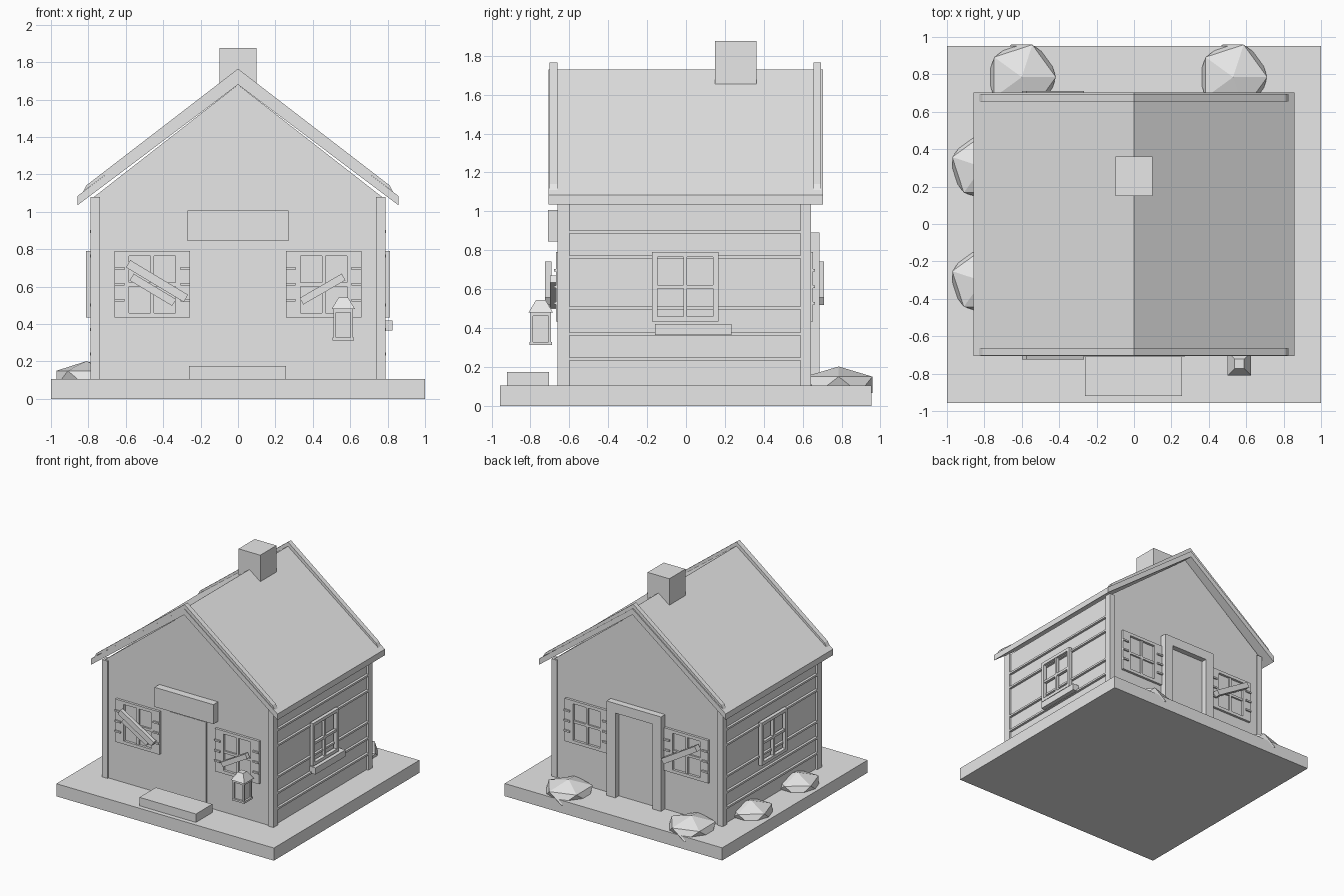
import bpy, bmesh, math
from mathutils import Matrix, Vector

cube = bpy.data.objects.get("Cube")
if cube:
    bpy.data.objects.remove(cube, do_unlink=True)

grey = bpy.data.materials.new("plain_grey")
grey.use_nodes = True
grey.diffuse_color = (0.8, 0.8, 0.8, 1)
grey.node_tree.nodes["Principled BSDF"].inputs["Base Color"].default_value = (0.8, 0.8, 0.8, 1)


def finish(name, bm, matrix=None):
    if matrix is not None:
        bm.transform(matrix)
    bmesh.ops.recalc_face_normals(bm, faces=bm.faces[:])
    mesh = bpy.data.meshes.new(name)
    bm.to_mesh(mesh)
    bm.free()
    mesh.materials.append(grey)
    ob = bpy.data.objects.new(name, mesh)
    bpy.context.collection.objects.link(ob)
    return ob


def add_box(bm, x0, x1, y0, y1, z0, z1):
    m = Matrix.Translation(((x0 + x1) / 2, (y0 + y1) / 2, (z0 + z1) / 2))
    m = m @ Matrix.Diagonal((x1 - x0, y1 - y0, z1 - z0, 1))
    bmesh.ops.create_cube(bm, size=1, matrix=m)


def boxes(name, items, matrix=None):
    bm = bmesh.new()
    for item in items:
        add_box(bm, *item)
    return finish(name, bm, matrix)


def prism(name, profile, y0, y1):
    """Extrude an x-z profile along y."""
    bm = bmesh.new()
    face = bm.faces.new([bm.verts.new((x, y0, z)) for x, z in profile])
    new = bmesh.ops.extrude_face_region(bm, geom=[face])["geom"]
    bmesh.ops.translate(bm, vec=(0, y1 - y0, 0),
                        verts=[g for g in new if isinstance(g, bmesh.types.BMVert)])
    return finish(name, bm)


def mirrored(half):
    """Close a profile by mirroring it; points on x = 0 are kept once."""
    return half + [(-x, z) for x, z in reversed(half) if x > 0]


def wall_frame(x, y, z, angle):
    """Local frame on a wall: x along it, -y outward, z up."""
    return Matrix.Translation((x, y, z)) @ Matrix.Rotation(math.radians(angle), 4, 'Z')


def window(name, matrix, half, shutters):
    """Frame with an opening, glazing bars and optional shutter slats."""
    w, h = (0.125, 0.152) if shutters else (0.143, 0.152)
    top = 0.178
    items = [(-half, -w, -0.02, 0.01, -top, top), (w, half, -0.02, 0.01, -top, top),
             (-w, w, -0.02, 0.01, h, top), (-w, w, -0.02, 0.01, -top, -h),
             (-0.01, 0.01, -0.014, 0.01, -h, h)]
    for s in (-1, 1):
        items.append((min(s * 0.01, s * w), max(s * 0.01, s * w), -0.014, 0.01, -0.01, 0.01))
        if shutters:
            a, b = sorted((s * 0.15, s * half))
            items += [(a, b, -0.032, -0.015, z - 0.007, z + 0.007) for z in (-0.085, 0, 0.085)]
    boxes(name, items, matrix)


def plank(name, x, z, length, width, angle, y0, y1):
    m = Matrix.Translation((x, 0, z)) @ Matrix.Rotation(-math.radians(angle), 4, 'Y')
    boxes(name, [(-length / 2, length / 2, y0, y1, -width / 2, width / 2)], m)


FRONT, BACK, SIDE = -0.648, 0.632, 0.77

# Ground slab, house body and corner posts
boxes("base", [(-1, 1, -0.957, 0.953, 0, 0.105)])
prism("house_body", mirrored([(0, 1.68), (SIDE, 1.08), (SIDE, 0.1)]), FRONT, BACK)
for side, s in (("left", 1), ("right", -1)):
    a, b = sorted((s * 0.737, s * 0.788))
    boxes(side + "_corner_posts", [(a, b, -0.66, -0.6, 0.1, 1.08), (a, b, 0.588, 0.642, 0.1, 1.08)])
    a, b = sorted((s * 0.76, s * 0.79))
    boxes(side + "_wall_boards",
          [(a, b, -0.6, 0.588, z - 0.008, z + 0.008) for z in (0.24, 0.37, 0.503, 0.765, 0.894)])

# Roof, edge trims and chimney
prism("roof", mirrored([(0, 1.73), (0.858, 1.085), (0.858, 1.035)]) [:3]
      + [(0, 1.68), (-0.858, 1.035), (-0.858, 1.085)], -0.707, 0.704)
trim = [(0, 1.765), (0.81, 1.142), (0.828, 1.109), (0, 1.725), (-0.828, 1.109), (-0.81, 1.142)]
prism("front_roof_trim", trim, -0.703, -0.662)
prism("back_roof_trim", trim, 0.656, 0.695)
boxes("chimney", [(-0.1, 0.1, 0.15, 0.362, 1.655, 1.875)])

# Front door, sign board and step
boxes("front_door", [(-0.17, 0.167, FRONT - 0.008, FRONT + 0.02, 0.1, 0.812)])
boxes("sign_board", [(-0.27, 0.27, -0.71, -0.64, 0.845, 1.007)])
boxes("front_step", [(-0.262, 0.257, -0.92, -0.705, 0.1, 0.175)])

# Back door with frame
boxes("back_door", [(-0.17, 0.17, BACK - 0.02, BACK + 0.008, 0.1, 0.82)])
boxes("back_door_frame", [(-0.25, -0.17, 0.62, 0.686, 0.1, 0.89), (0.17, 0.25, 0.62, 0.686, 0.1, 0.89),
                          (-0.17, 0.17, 0.62, 0.686, 0.81, 0.89)])

# Windows and sill
for side, x in (("left", 0.458), ("right", -0.458)):
    window("front_" + side + "_window", wall_frame(x, FRONT, 0.612, 0), 0.202, True)
    window("back_" + side + "_window", wall_frame(x, BACK, 0.612, 180), 0.202, True)
window("left_side_window", wall_frame(0.793, -0.004, 0.612, 90), 0.17, False)
window("right_side_window", wall_frame(-0.793, -0.004, 0.612, -90), 0.17, False)
boxes("side_window_sill", [(0.765, 0.826, -0.16, 0.234, 0.365, 0.42)])

# Boards nailed over windows
plank("front_long_plank", -0.433, 0.63, 0.36, 0.045, -31, -0.725, -0.692)
plank("front_short_plank", -0.455, 0.583, 0.265, 0.042, -31, -0.705, -0.665)
plank("front_left_plank", 0.452, 0.587, 0.26, 0.04, 30, -0.7, -0.665)
plank("back_plank", -0.433, 0.63, 0.36, 0.045, -31, 0.66, 0.71)

# Lantern
lantern = Matrix.Translation((0.563, -0.747, 0))
boxes("lantern_body", [(-0.057, 0.057, -0.057, 0.057, 0.312, 0.328), (-0.042, 0.042, -0.042, 0.042, 0.32, 0.48),
                       (-0.053, 0.053, -0.053, 0.053, 0.462, 0.482)]
      + [(x - 0.007, x + 0.007, y - 0.007, y + 0.007, 0.32, 0.475) for x in (-0.046, 0.046) for y in (-0.046, 0.046)],
      lantern)
bm = bmesh.new()
bmesh.ops.create_cone(bm, cap_ends=True, segments=4, radius1=0.062 * math.sqrt(2), radius2=0.025 * math.sqrt(2),
                      depth=0.062, matrix=lantern @ Matrix.Translation((0, 0, 0.512)) @ Matrix.Rotation(math.pi / 4, 4, 'Z'))
finish("lantern_roof", bm)

# Low bushes
for name, x, y, r, turn in (("back_left_bush", 0.53, 0.785, 0.204, 0), ("back_right_bush", -0.6, 0.785, 0.204, 0),
                            ("side_back_bush", -0.81, 0.305, 0.19, 90), ("side_front_bush", -0.81, -0.305, 0.19, 90)):
    bm = bmesh.new()
    m = Matrix.Translation((x, y, 0.108)) @ Matrix.Rotation(math.radians(turn), 4, 'Z')
    bmesh.ops.create_icosphere(bm, subdivisions=1, radius=1, matrix=m @ Matrix.Diagonal((r, r, 0.094, 1)))
    finish(name, bm)
